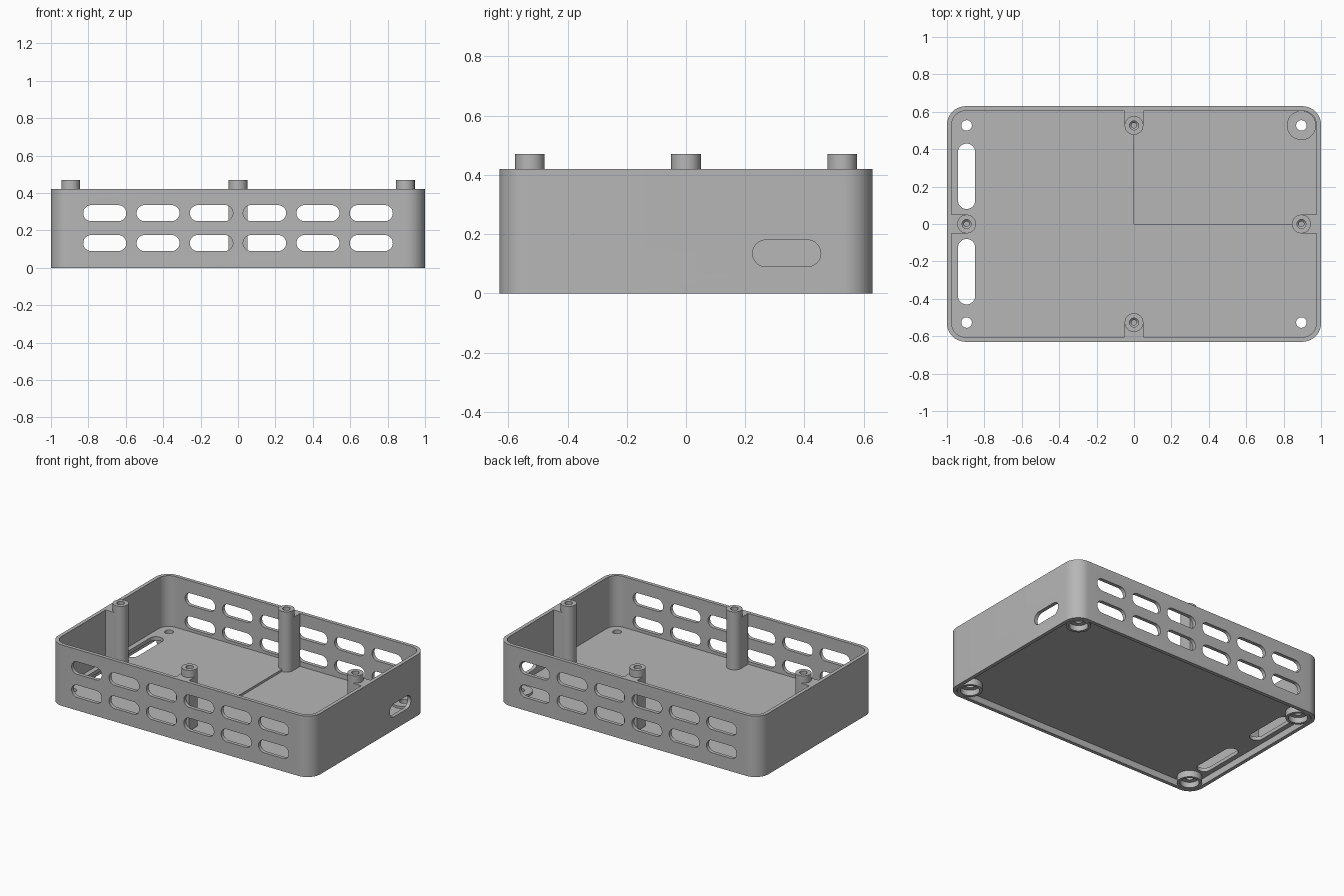
import bpy, bmesh
from math import pi, sin, cos, radians
from mathutils import Matrix

old = bpy.data.objects.get("Cube")
if old:
    bpy.data.objects.remove(old, do_unlink=True)

grey = bpy.data.materials.new("light_grey")
grey.use_nodes = True
COLOR = (0.47, 0.47, 0.47, 1)
grey.diffuse_color = COLOR
grey.node_tree.nodes["Principled BSDF"].inputs["Base Color"].default_value = COLOR

HX, HY, RIM, WALL, CORNER = 1.0, 0.63, 0.42, 0.025, 0.1
FLOOR_LOW, FLOOR_MID, FLOOR_TOP = 0.045, 0.055, 0.07
POST_X, POST_Y, POST_R = 0.895, 0.527, 0.05


def arc(cx, cy, r, a0, a1, n):
    return [(cx + r * cos(a0 + (a1 - a0) * i / n), cy + r * sin(a0 + (a1 - a0) * i / n))
            for i in range(n + 1)]


def rounded(hx, hy, r, cx=0, cy=0, n=10):
    """Rounded rectangle, counter-clockwise from its upper right corner."""
    pts = []
    for k, (sx, sy) in enumerate([(1, 1), (-1, 1), (-1, -1), (1, -1)]):
        pts += arc(cx + sx * (hx - r), cy + sy * (hy - r), r, k * pi / 2, (k + 1) * pi / 2, n)
    return pts


def finish(name, bm):
    bmesh.ops.remove_doubles(bm, verts=bm.verts, dist=1e-5)
    bmesh.ops.recalc_face_normals(bm, faces=bm.faces)
    mesh = bpy.data.meshes.new(name)
    bm.to_mesh(mesh)
    bm.free()
    mesh.materials.append(grey)
    obj = bpy.data.objects.new(name, mesh)
    bpy.context.collection.objects.link(obj)
    return obj


def prism(name, outline, lo, hi, axis="z"):
    """Extrude a 2D outline from lo to hi along an axis."""
    place = {"x": lambda u, v, t: (t, u, v),
             "y": lambda u, v, t: (u, t, v),
             "z": lambda u, v, t: (u, v, t)}[axis]
    bm = bmesh.new()
    rings = [[bm.verts.new(place(u, v, t)) for u, v in outline] for t in (lo, hi)]
    for ring in rings:
        bm.faces.new(ring)
    n = len(outline)
    for i in range(n):
        j = (i + 1) % n
        bm.faces.new((rings[0][i], rings[0][j], rings[1][j], rings[1][i]))
    return finish(name, bm)


def lathe(name, profile, x, y, steps=40):
    """Spin a closed radius/height profile about a vertical axis."""
    bm = bmesh.new()
    verts = [bm.verts.new((r, 0, z)) for r, z in profile]
    edges = [bm.edges.new((a, b)) for a, b in zip(verts, verts[1:] + verts[:1])]
    bmesh.ops.spin(bm, geom=verts + edges, cent=(0, 0, 0), axis=(0, 0, 1),
                   angle=2 * pi, steps=steps, use_merge=True)
    bmesh.ops.translate(bm, verts=bm.verts, vec=(x, y, 0))
    return finish(name, bm)


def cut(obj, cutters):
    """Subtract the cutters from an object, then remove them."""
    for c in cutters:
        c.hide_render = True
        mod = obj.modifiers.new("cut", "BOOLEAN")
        mod.operation, mod.solver, mod.object = "DIFFERENCE", "EXACT", c
    graph = bpy.context.evaluated_depsgraph_get()
    mesh = bpy.data.meshes.new_from_object(obj.evaluated_get(graph))
    obj.modifiers.clear()
    obj.data = mesh
    for c in cutters:
        bpy.data.objects.remove(c, do_unlink=True)


# Side walls with vent slots on the long sides and a port on the left side
walls = prism("side_walls", rounded(HX, HY, CORNER), 0, RIM)
cutters = [prism("cavity", rounded(HX - WALL, HY - WALL, CORNER - WALL), -0.1, 0.6)]
for i in range(6):
    for z in (0.132, 0.292):
        slot = rounded(0.115, 0.043, 0.0429, (i - 2.5) * 0.285, z)
        cutters.append(prism("vent", slot, -0.8, 0.8, "y"))
cutters.append(prism("port", rounded(0.115, 0.045, 0.0449, 0.34, 0.135), 0.8, 1.2, "x"))
cut(walls, cutters)

# Floor: a thin full plate, topped by a plate that leaves one quarter lower
fx, fy = HX - WALL + 0.01, HY - WALL + 0.01
outline = rounded(fx, fy, CORNER - 0.015)
quarter = len(outline) // 4
step = outline[quarter:] + [(fx, 0), (0, 0), (0, fy)]
lower = prism("floor_plate", outline, FLOOR_LOW, FLOOR_MID)
upper = prism("raised_floor", step, FLOOR_MID, FLOOR_TOP)
for plate in (lower, upper):
    cutters = [prism("slot", rounded(0.046, 0.175, 0.0459, -POST_X, s * 0.255), -0.1, 0.2)
               for s in (-1, 1)]
    for sx in (-1, 1):
        for sy in (-1, 1):
            r = 0.05 if sx + sy == 2 else 0.028
            cutters.append(prism("hole", arc(sx * POST_X, sy * POST_Y, r, 0, 2 * pi * 39 / 40, 39),
                                 -0.1, 0.2))
    cut(plate, cutters)

# Hollow feet under the corners; the one in the lower quarter rises as a boss
for side, sx in (("left", 1), ("right", -1)):
    for end, sy in (("back", 1), ("front", -1)):
        top = FLOOR_TOP if sx + sy == 2 else FLOOR_LOW
        ceiling = 0.038
        lathe(f"foot_{end}_{side}",
              [(0.078, 0), (0.06, 0), (0.06, ceiling), (0.028, ceiling), (0.028, top), (0.078, top)],
              sx * POST_X, sy * POST_Y)

# Screw posts, each joined to its wall by a rib
for name, px, py, turn in (("left", POST_X, 0, 0), ("back", 0, POST_Y, 90),
                           ("right", -POST_X, 0, 180), ("front", 0, -POST_Y, 270)):
    lathe(f"post_{name}",
          [(0, 0.05), (POST_R, 0.05), (POST_R, 0.47), (0.024, 0.47), (0.024, 0.4),
           (0.014, 0.39), (0.014, 0.3), (0, 0.3)], px, py)
    reach = (HX - POST_X if py == 0 else HY - POST_Y) - WALL
    shape = arc(0, 0, POST_R, -pi / 2, pi / 2, 20) + [(reach, POST_R), (reach, -POST_R)]
    rib = prism(f"rib_{name}", shape, 0.05, RIM)
    rib.data.transform(Matrix.Translation((px, py, 0)) @ Matrix.Rotation(radians(turn), 4, "Z"))

# Smooth rounded surfaces, keep edges sharp
bpy.ops.object.select_all(action="DESELECT")
for obj in bpy.context.collection.objects:
    if obj.type == "MESH":
        obj.select_set(True)
        bpy.context.view_layer.objects.active = obj
bpy.ops.object.shade_smooth_by_angle(angle=radians(30))
